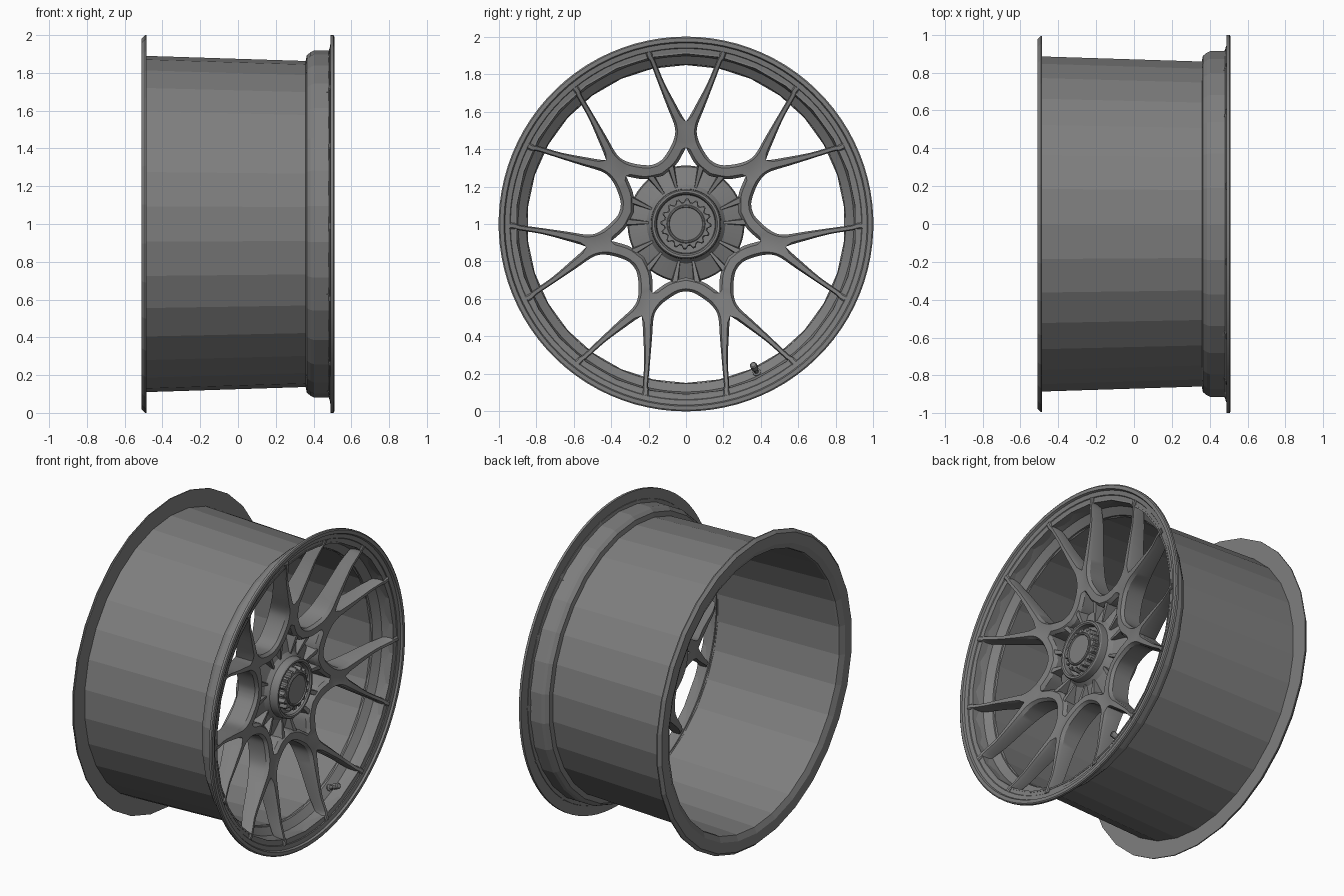
import bpy, bmesh
from math import sin, cos, pi, radians
from mathutils import Vector, Matrix

if "Cube" in bpy.data.objects:
    bpy.data.objects.remove(bpy.data.objects["Cube"])

# Dark grey paint
paint = bpy.data.materials.new("dark_grey")
paint.diffuse_color = (.085, .085, .085, 1)
paint.use_nodes = True
paint.node_tree.nodes["Principled BSDF"].inputs["Base Color"].default_value = paint.diffuse_color
paint.diffuse_color = (.21, .21, .21, 1)
paint.use_nodes = True
paint.node_tree.nodes["Principled BSDF"].inputs["Base Color"].default_value = paint.diffuse_color


def at(x, u, v, a):
    """Axial x, radial u, tangential v at wheel angle a (0 = up)."""
    return (x, u * sin(a) + v * cos(a), 1 + u * cos(a) - v * sin(a))


def make(name, verts, faces, smooth=None):
    me = bpy.data.meshes.new(name)
    me.from_pydata(verts, [], faces)
    bm = bmesh.new()
    bm.from_mesh(me)
    bmesh.ops.remove_doubles(bm, verts=bm.verts, dist=1e-4)
    bmesh.ops.recalc_face_normals(bm, faces=bm.faces)
    bm.to_mesh(me)
    bm.free()
    me.materials.append(paint)
    ob = bpy.data.objects.new(name, me)
    bpy.context.collection.objects.link(ob)
    if smooth:
        bpy.ops.object.select_all(action='DESELECT')
        ob.select_set(True)
        bpy.context.view_layer.objects.active = ob
        bpy.ops.object.shade_smooth_by_angle(angle=radians(smooth))
    return ob


def revolve(name, prof, segs, closed=True, smooth=None):
    """Turn an (x, radius) profile about the wheel axis."""
    n = len(prof)
    verts = [at(x, r, 0, 2 * pi * i / segs) for i in range(segs) for x, r in prof]
    faces = [(i * n + j, i * n + (j + 1) % n,
              (i + 1) % segs * n + (j + 1) % n, (i + 1) % segs * n + j)
             for i in range(segs) for j in range(n if closed else n - 1)]
    if not closed:  # end discs
        faces += [[i * n for i in range(segs)], [i * n + n - 1 for i in range(segs)]]
    return make(name, verts, faces, smooth)


# Low-poly barrel with rear flange and front step
revolve("barrel", [(-.485, .89), (-.485, 1.0), (-.492, 1.0), (-.51, .982), (-.51, .915),
                   (-.492, .880), (-.48, .876), (.36, .848), (.372, .86), (.41, .905),
                   (.485, .908), (.485, .918), (.402, .918), (.385, .910),
                   (.364, .893), (.358, .863)], 30)

# Smooth front lip
revolve("front_lip", [(.482, .912), (.488, .94), (.49, 1.0), (.505, 1.0), (.51, .993),
                      (.51, .972), (.497, .966), (.492, .940), (.485, .935), (.480, .912),
                      (.45, .904), (.41, .896), (.375, .852), (.362, .85), (.38, .87),
                      (.41, .904)], 90, smooth=30)

# Half-spoke stations: window edge (u, v), inner edge (u, v), depth
GAP = pi / 7
STATIONS = [
    (.912, .216, .923, .184, .012),
    (.892, .209, .899, .178, .014),
    (.882, .206, .889, .172, .06),
    (.860, .190, .867, .162, .075),
    (.750, .148, .757, .117, .09),
    (.620, .098, .640, .055, .11),
    (.540, .066, .545, .000, .13),
    (.490, .057, .480, .000, .14),
    (.440, .069, .410, .000, .14),
    (.390, .094, .362, .024, .14),
    (.345, .126, .315, .055, .14),
    (.36 * cos(GAP), .36 * sin(GAP), .285 * cos(GAP), .285 * sin(GAP), .14),
]


def resample(rows, k=3):
    """Catmull-Rom through the stations, starting after the rim tip."""
    out = [list(rows[0]), list(rows[1])]
    for i in range(2, len(rows) - 1):
        p = [rows[max(2, min(len(rows) - 1, i + d))] for d in (-1, 0, 1, 2)]
        for s in range(k):
            t = s / k
            out.append([.5 * (2 * b + (c - a) * t + (2 * a - 5 * b + 4 * c - d) * t * t
                              + (3 * b - a - 3 * c + d) * t ** 3) for a, b, c, d in zip(*p)])
            straight = p[1][3] == 0 or p[2][3] == 0
            if straight or out[-1][3] < 0:  # keep the stem on its centre line
                out[-1][3] = p[1][3] + (p[2][3] - p[1][3]) * t
    return out + [list(rows[-1])]


def front_x(r):
    pts = [(.2, .362), (.36, .385), (.55, .412), (.80, .455), (.93, .498), (1.0, .503)]
    for (r0, x0), (r1, x1) in zip(pts, pts[1:]):
        if r <= r1:
            return x0 + (x1 - x0) * (r - r0) / (r1 - r0)
    return pts[-1][1]


def section(st):
    """Chamfered bar section between the window edge and the inner edge."""
    wu, wv, iu, iv, dep = st
    w, i = Vector((wu, wv)), Vector((iu, iv))
    inset = (i - w) * .2
    drop = min(.02, dep * .5)
    on_axis = iv < 1e-6
    wf, jf = w + inset, i if on_axis else i - inset
    xw, xi = front_x(w.length), front_x(i.length)
    return [(xw - dep, *w), (xw - drop, *w), (front_x(wf.length), *wf),
            (front_x(jf.length) - (.008 if on_axis else 0), *jf),
            (xi - drop, *i), (xi - dep, *i)]


rows = resample(STATIONS)
verts, faces = [], []
for k in range(7):
    a = 2 * pi * k / 7
    for side in (1, -1):
        base = len(verts)
        for st in rows:
            verts += [at(x, u, side * v, a) for x, u, v in section(st)]
        faces.append([base + j for j in range(6)])
        for s in range(len(rows) - 1):
            inner = rows[s][3] < 1e-6 and rows[s + 1][3] < 1e-6
            for j in range(6):
                if inner and j in (3, 4):
                    continue
                p, q = base + s * 6, base + s * 6 + 6
                faces.append((p + j, p + (j + 1) % 6, q + (j + 1) % 6, q + j))
make("y_spokes", verts, faces, smooth=28)

# Hub body, recessed behind the spokes, with a raised centre ring
revolve("hub", [(.16, .10), (.16, .25), (.20, .29), (.28, .312), (.305, .305), (.335, .21),
                (.36, .188), (.405, .186), (.413, .18), (.413, .168), (.405, .16),
                (.375, .155), (.37, .10)], 70, closed=False, smooth=30)

# Ribs from the hub to the spoke bridges
verts, faces = [], []
for k in range(7):
    for off in (-.19, .19):
        a = 2 * pi * (k + .5) / 7 + off
        b = len(verts)
        for u, x0, x1, w in ((.2, .30, .345, .006), (.318, .27, .372, .014)):
            verts += [at(x0, u, -w * 1.6, a), at(x1, u, -w, a),
                      at(x1, u, w, a), at(x0, u, w * 1.6, a)]
        faces += [[b + i for i in f] for f in ((0, 1, 2, 3), (4, 5, 6, 7), (0, 1, 5, 4),
                                               (1, 2, 6, 5), (2, 3, 7, 6), (3, 0, 4, 7))]
make("hub_ribs", verts, faces)

# Toothed centre nut
TEETH = 16
n = TEETH * 4
verts = []
for x, k in ((.36, 1), (.412, 1), (.42, .95)):
    verts += [at(x, (.136 if i % 4 < 2 else .118) * k, 0, 2 * pi * i / n) for i in range(n)]
faces = [list(range(n)), list(range(2 * n, 3 * n))]
faces += [(b + i, b + (i + 1) % n, b + n + (i + 1) % n, b + n + i)
          for b in (0, n) for i in range(n)]
make("centre_nut", verts, faces)

# Centre cap
revolve("centre_cap", [(.40, .103), (.428, .103), (.432, .098), (.432, .092), (.425, .088)],
        48, closed=False, smooth=30)

# Valve stem with a wider cap, leaning in from the rim
angle = radians(154.5)
valve = revolve("valve_stem", [(0, .022), (.02, .022), (.025, .013), (.06, .013),
                               (.062, .019), (.10, .019), (.105, .013)],
                12, closed=False, smooth=30)
start = Vector(at(.385, .885, 0, angle))
direction = Vector(at(.47, .835, 0, angle)) - start
turn = Vector((1, 0, 0)).rotation_difference(direction).to_matrix().to_4x4()
valve.data.transform(Matrix.Translation(start) @ turn @ Matrix.Translation((0, 0, -1)))
